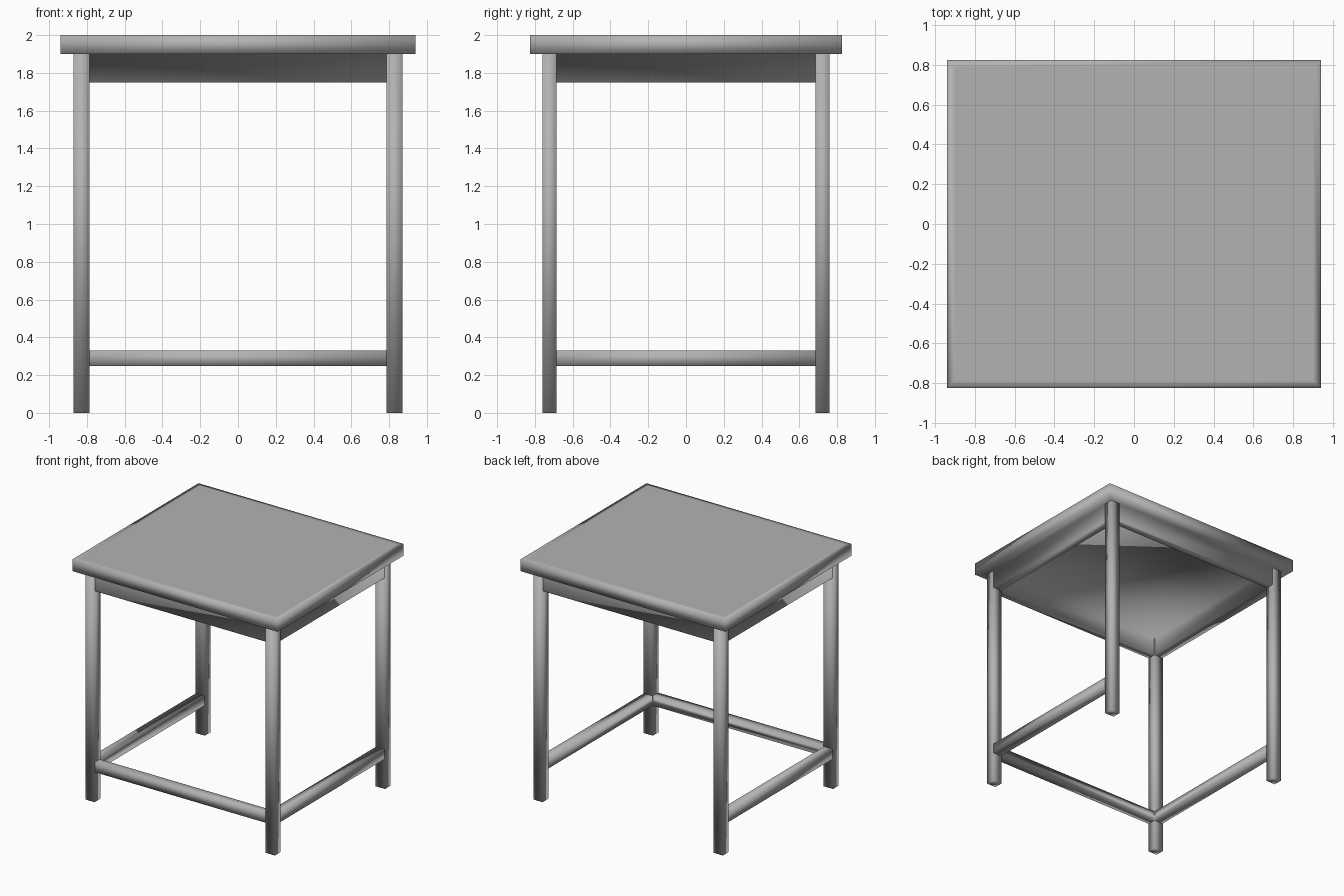
import bpy
import bmesh
from math import copysign

if "Cube" in bpy.data.objects:
    bpy.data.objects.remove(bpy.data.objects["Cube"])

# outer and inner faces of the legs
XO, XI = 0.87, 0.785
YO, YI = 0.76, 0.685

grey = bpy.data.materials.new("dark_grey")
grey.diffuse_color = (0.45, 0.45, 0.45, 1)
grey.use_nodes = True
grey.node_tree.nodes["Principled BSDF"].inputs["Base Color"].default_value = grey.diffuse_color

def finish(name, bm):
    """Turn a bmesh into a smooth shaded object."""
    bmesh.ops.recalc_face_normals(bm, faces=bm.faces)
    mesh = bpy.data.meshes.new(name)
    bm.to_mesh(mesh)
    bm.free()
    mesh.materials.append(grey)
    mesh.shade_smooth()
    bpy.context.collection.objects.link(bpy.data.objects.new(name, mesh))

def add_box(bm, lo, hi):
    verts = bmesh.ops.create_cube(bm, size=1)["verts"]
    for v in verts:
        v.co = [b if c > 0 else a for a, b, c in zip(lo, hi, v.co)]

def inset_to(bm, face, x, y):
    """Inset a horizontal face to half-sizes x, y; return the rim faces."""
    rim = bmesh.ops.inset_region(bm, faces=[face], thickness=0.02)["faces"]
    for v in face.verts:
        v.co.x, v.co.y = copysign(x, v.co.x), copysign(y, v.co.y)
    return rim

def extrude(bm, faces, dz):
    geom = bmesh.ops.extrude_face_region(bm, geom=faces)["geom"]
    moved = [g for g in geom if isinstance(g, bmesh.types.BMVert)]
    bmesh.ops.translate(bm, verts=moved, vec=(0, 0, dz))

# table top with a soft rim, and the apron drawn down from its underside
bm = bmesh.new()
add_box(bm, (-0.94, -0.825, 1.90), (0.94, 0.825, 2.0))
bm.normal_update()
top = max(bm.faces, key=lambda f: f.normal.z)
under = min(bm.faces, key=lambda f: f.normal.z)
inset_to(bm, top, 0.90, 0.785)
inset_to(bm, under, XO - 0.004, YO - 0.004)
ring = inset_to(bm, under, XI + 0.004, YI + 0.004)
extrude(bm, ring, -0.15)
for f in ring:
    if f.is_valid:
        bm.faces.remove(f)
finish("table_top_and_apron", bm)

# four legs
for sx, side in ((-1, "left"), (1, "right")):
    for sy, end in ((-1, "front"), (1, "back")):
        xs = sorted((sx * XI, sx * XO))
        ys = sorted((sy * YI, sy * YO))
        bm = bmesh.new()
        add_box(bm, (xs[0], ys[0], 0), (xs[1], ys[1], 1.91))
        finish(f"{end}_{side}_leg", bm)

# U-shaped stretcher: left, front and right, open at the back
bm = bmesh.new()
def corner_points(x, y):
    return [bm.verts.new((px, py, 0.247)) for px, py in
            ((-x, 0.72), (-x, -y), (x, -y), (x, 0.72))]
outer = corner_points(XO - 0.004, YO - 0.004)
inner = corner_points(XI + 0.004, YI + 0.004)
strip = [bm.faces.new((outer[i], outer[i + 1], inner[i + 1], inner[i]))
         for i in range(3)]
extrude(bm, strip, 0.083)
for f in strip:
    if not f.is_valid:
        bm.faces.new([v for v in f.verts])
bmesh.ops.holes_fill(bm, edges=bm.edges, sides=8)
finish("stretcher", bm)
